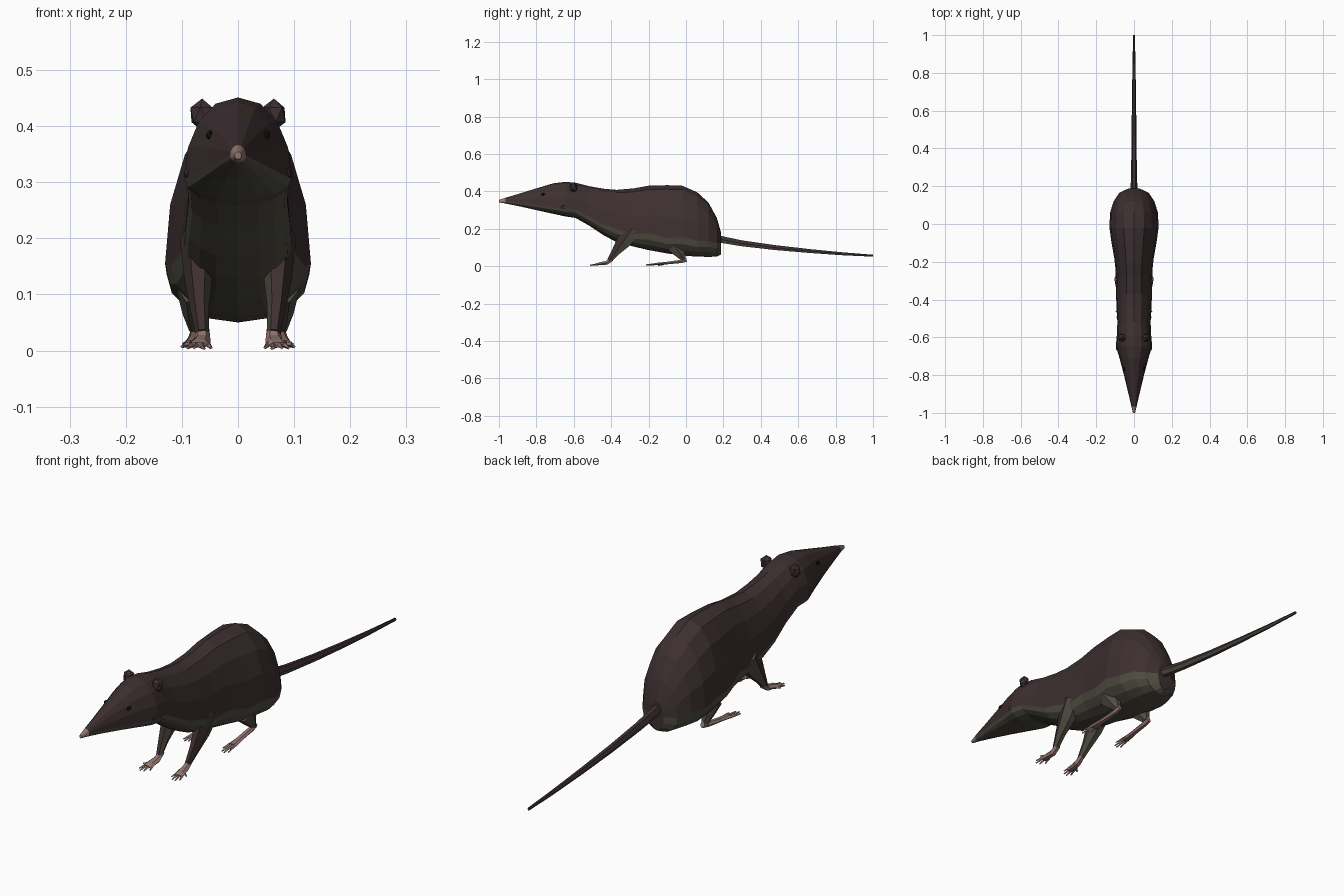
import bpy, bmesh, math
from mathutils import Vector

if "Cube" in bpy.data.objects:
    bpy.data.objects.remove(bpy.data.objects["Cube"])


def material(name, rgb):
    m = bpy.data.materials.new(name)
    m.diffuse_color = (*rgb, 1)
    m.use_nodes = True
    m.node_tree.nodes["Principled BSDF"].inputs["Base Color"].default_value = m.diffuse_color
    return m


FUR = material("dark brown fur", (0.047, 0.029, 0.030))
BELLY = material("olive grey belly", (0.080, 0.072, 0.054))
SKIN = material("pink skin", (0.30, 0.19, 0.165))
EYE = material("black eye", (0.008, 0.007, 0.008))


def finish(bm, name, mats, rule=None):
    bmesh.ops.recalc_face_normals(bm, faces=bm.faces)
    bm.normal_update()
    if rule:
        for f in bm.faces:
            f.material_index = rule(f)
    me = bpy.data.meshes.new(name)
    bm.to_mesh(me)
    bm.free()
    for m in mats:
        me.materials.append(m)
    ob = bpy.data.objects.new(name, me)
    bpy.context.collection.objects.link(ob)
    return ob


def loft(name, rings, mats, rule=None):
    bm = bmesh.new()
    loops = [[bm.verts.new(p) for p in r] for r in rings]
    n = len(loops[0])
    for a, b in zip(loops, loops[1:]):
        for i in range(n):
            j = (i + 1) % n
            bm.faces.new((a[i], a[j], b[j], b[i]))
    bm.faces.new(loops[0])
    bm.faces.new(loops[-1][::-1])
    return finish(bm, name, mats, rule)


def tube(name, path, mats, sides=6, rule=None):
    """path rows: x, y, z, half width, half height"""
    pts = [Vector(p[:3]) for p in path]
    rings = []
    for k, (c, p) in enumerate(zip(pts, path)):
        d = (pts[min(k + 1, len(pts) - 1)] - pts[max(k - 1, 0)]).normalized()
        u = Vector((1, 0, 0))
        u = (u - d * u.dot(d)).normalized()
        v = d.cross(u)
        rings.append([c + u * p[3] * math.cos(a) + v * p[4] * math.sin(a)
                      for a in (2 * math.pi * i / sides for i in range(sides))])
    return loft(name, rings, mats, rule)


def blob(name, center, size, mat, tilt=0.0):
    bm = bmesh.new()
    bmesh.ops.create_icosphere(bm, subdivisions=1, radius=1)
    for v in bm.verts:
        x, y, z = (v.co[i] * size[i] for i in range(3))
        c, s = math.cos(tilt), math.sin(tilt)
        v.co = Vector((x * c - y * s, x * s + y * c, z)) + Vector(center)
    return finish(bm, name, [mat])


# Body and head: y, bottom, colour line (widest height), top, half width
stations = [
    (-1.00, .341, .347, .354, .006), (-.965, .335, .347, .366, .014),
    (-.90, .322, .340, .385, .029), (-.80, .300, .328, .416, .053),
    (-.71, .280, .315, .443, .077), (-.645, .266, .306, .451, .096),
    (-.59, .258, .302, .446, .091), (-.52, .218, .265, .428, .088),
    (-.44, .165, .222, .414, .093), (-.37, .128, .200, .408, .095),
    (-.28, .105, .172, .416, .096), (-.20, .086, .176, .430, .101),
    (-.10, .068, .150, .433, .119), (-.02, .057, .155, .430, .130),
    (.06, .051, .135, .395, .127), (.12, .050, .135, .340, .108),
    (.165, .051, .122, .258, .078), (.187, .062, .125, .180, .032)]
SIDES = 16
rings = []
for y, lo, mid, hi, w in stations:
    ring = []
    for i in range(SIDES):
        a = 2 * math.pi * i / SIDES
        c, s = math.cos(a), math.sin(a)
        x = w * math.copysign(abs(c) ** 0.92, c)
        ring.append((x, y, mid + s * ((hi - mid) if s > 0 else (mid - lo))))
    rings.append(ring)


def line_at(y):
    for a, b in zip(stations, stations[1:]):
        if y <= b[0]:
            return a[2] + (b[2] - a[2]) * (y - a[0]) / (b[0] - a[0])
    return stations[-1][2]


def body_rule(f):
    c = f.calc_center_median()
    if c.y < -.968:
        return 2
    return 1 if c.z < line_at(c.y) and c.y < .18 else 0


loft("body", rings, [FUR, BELLY, SKIN], body_rule)

# Tail: brown above, paler below
tail = [(0, .15, .150, .019, .022), (0, .30, .122, .015, .018),
        (0, .48, .099, .013, .015), (0, .66, .081, .011, .012),
        (0, .84, .066, .008, .009), (0, 1.0, .056, .005, .006)]
tube("tail", tail, [FUR, BELLY], 6, lambda f: 1 if f.normal.z < -.2 else 0)

for s, side in ((1, "right"), (-1, "left")):
    # Ears, eyes and cheek tufts
    blob(side + "_ear", (s * .064, -.602, .420), (.024, .022, .029), FUR, s * .5)
    blob(side + "_eye", (s * .050, -.765, .384), (.008, .012, .009), EYE)
    blob(side + "_cheek_tuft", (s * .090, -.655, .316), (.007, .016, .011), FUR)

    # Front leg
    tube(side + "_front_leg",
         [(s * .070, -.29, .200, .034, .060), (s * .071, -.335, .130, .025, .045),
          (s * .069, -.375, .078, .017, .026), (s * .064, -.410, .030, .012, .014)],
         [FUR, BELLY], 6,
         lambda f: 0 if f.normal.y < -.15 and f.normal.x * s > -.4 else 1)
    tube(side + "_front_foot",
         [(s * .063, -.395, .038, .012, .012), (s * .064, -.425, .018, .015, .012),
          (s * .068, -.465, .013, .019, .008), (s * .070, -.480, .010, .016, .005)],
         [SKIN])
    for k, (dx, ye) in enumerate([(-.022, -.490), (-.007, -.508), (.008, -.512), (.020, -.498)]):
        tube(f"{side}_front_toe_{k + 1}",
             [(s * (.068 + dx * .6), -.462, .012, .006, .006),
              (s * (.070 + dx), ye, .005, .003, .003)], [SKIN], 4)
    tube(side + "_front_thumb",
         [(s * .075, -.45, .012, .006, .006), (s * .096, -.466, .010, .003, .003)], [SKIN], 4)

    # Hind leg and long hind foot
    tube(side + "_hind_leg",
         [(s * .074, -.06, .110, .036, .050), (s * .075, -.03, .065, .024, .030),
          (s * .075, -.012, .035, .012, .014)], [BELLY])
    tube(side + "_hind_foot",
         [(s * .075, .002, .034, .010, .013), (s * .076, -.03, .025, .012, .010),
          (s * .079, -.10, .017, .014, .008), (s * .082, -.155, .012, .018, .007)],
         [SKIN])
    for k, (dx, ye) in enumerate([(-.022, -.185), (-.009, -.208), (.004, -.214), (.016, -.203)]):
        tube(f"{side}_hind_toe_{k + 1}",
             [(s * (.082 + dx * .6), -.148, .012, .006, .006),
              (s * (.084 + dx), ye, .007, .003, .003)], [SKIN], 4)
    tube(side + "_hind_thumb",
         [(s * .072, -.12, .012, .006, .006), (s * .060, -.150, .004, .003, .003)], [SKIN], 4)
